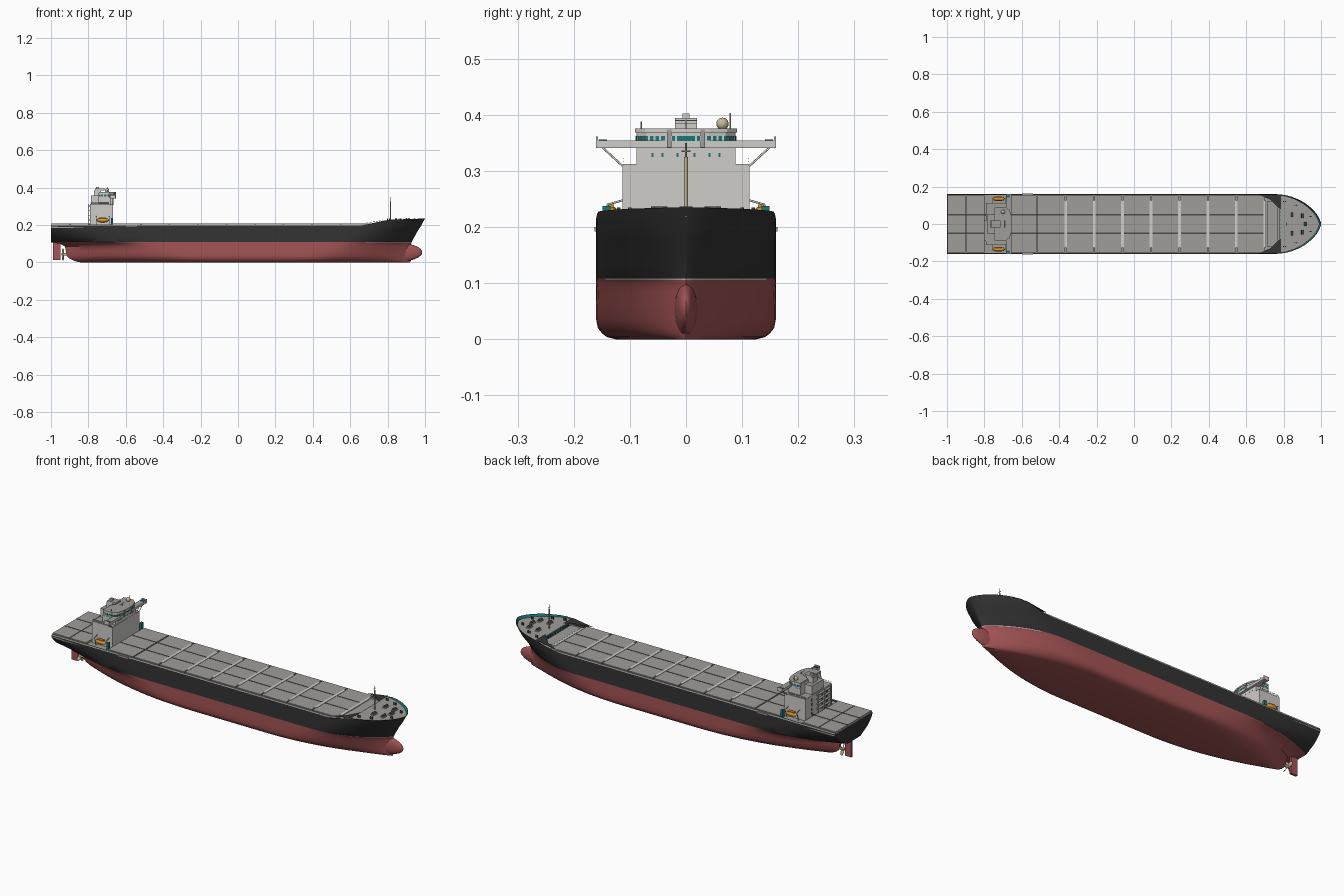
import bpy, bmesh, math
from mathutils import Vector, Matrix

cube = bpy.data.objects.get("Cube")
if cube:
    bpy.data.objects.remove(cube, do_unlink=True)


def material(name, r, g, b):
    m = bpy.data.materials.new(name)
    m.use_nodes = True
    m.diffuse_color = (r, g, b, 1)
    m.node_tree.nodes["Principled BSDF"].inputs["Base Color"].default_value = (r, g, b, 1)
    return m


RED = material("antifouling_red", .37, .088, .09)
BLACK = material("hull_black", .032, .033, .032)
DECK = material("deck_grey", .35, .34, .32)
HOUSE = material("house_grey", .62, .61, .59)
DARK = material("seam_dark_grey", .07, .07, .065)
ORANGE = material("lifeboat_orange", .75, .31, .02)
TEAL = material("window_teal", .01, .19, .19)
BEIGE = material("mast_beige", .56, .48, .3)
WALLS = (HOUSE, DECK)  # light walls with deck-coloured tops


def finish(name, bm, mats, smooth=False):
    bmesh.ops.recalc_face_normals(bm, faces=bm.faces)
    me = bpy.data.meshes.new(name)
    bm.to_mesh(me)
    bm.free()
    for m in mats:
        me.materials.append(m)
    ob = bpy.data.objects.new(name, me)
    bpy.context.collection.objects.link(ob)
    if smooth:
        bpy.ops.object.select_all(action='DESELECT')
        ob.select_set(True)
        bpy.context.view_layer.objects.active = ob
        bpy.ops.object.shade_smooth_by_angle(angle=math.radians(40))
    return ob


def finish_block(name, bm, mats):
    """Upward faces take the last of the materials."""
    bmesh.ops.recalc_face_normals(bm, faces=bm.faces)
    for f in bm.faces:
        f.material_index = len(mats) - 1 if f.normal.z > .9 else 0
    return finish(name, bm, mats)


def boxes(name, spans, *mats):
    """Boxes given as (x0, x1, y0, y1, z0, z1), joined in one object."""
    bm = bmesh.new()
    for x0, x1, y0, y1, z0, z1 in spans:
        m = Matrix.Translation(((x0 + x1) / 2, (y0 + y1) / 2, (z0 + z1) / 2))
        bmesh.ops.create_cube(bm, size=1, matrix=m @ Matrix.Diagonal((x1 - x0, y1 - y0, z1 - z0, 1)))
    return finish_block(name, bm, mats)


def rods(name, ends, r, mat, sides=10):
    bm = bmesh.new()
    for a, b in ends:
        a, b = Vector(a), Vector(b)
        rot = (b - a).to_track_quat('Z', 'Y').to_matrix().to_4x4()
        bmesh.ops.create_cone(bm, cap_ends=True, segments=sides, radius1=r, radius2=r,
                              depth=(b - a).length, matrix=Matrix.Translation((a + b) / 2) @ rot)
    return finish(name, bm, [mat], True)


def ellipsoid(name, centre, radii, mat, n=24):
    bm = bmesh.new()
    bmesh.ops.create_uvsphere(bm, u_segments=n, v_segments=n // 2, radius=1,
                              matrix=Matrix.Translation(centre) @ Matrix.Diagonal((*radii, 1)))
    return finish(name, bm, [mat], True)


def prism(name, half, z0, z1, *mats, grow=0):
    """Upright prism from the +y half of an outline, mirrored in y."""
    pts = [(x + grow, y + grow) for x, y in half]
    pts += [(x, -y) for x, y in reversed(pts)]
    bm = bmesh.new()
    base = bm.faces.new([bm.verts.new((x, y, z0)) for x, y in pts])
    new = bmesh.ops.extrude_face_region(bm, geom=[base])["geom"]
    bmesh.ops.translate(bm, vec=(0, 0, z1 - z0), verts=[v for v in new if isinstance(v, bmesh.types.BMVert)])
    return finish_block(name, bm, mats)


# Hull rows: height, stern x, stem x, half beam, bow length, bow power, stern length, stern fullness
ROWS = [(0, -.84, .92, .125, .66, 1, .72, .03), (.004, -.86, .922, .141, .64, 1, .70, .03),
        (.01, -.88, .925, .149, .61, 1, .67, .03), (.02, -.90, .925, .157, .57, 1, .63, .03),
        (.035, -.915, .925, .16, .52, 1, .59, .04), (.06, -.92, .925, .16, .47, .97, .55, .04),
        (.085, -.925, .925, .16, .42, .93, .51, .06), (.1, -.95, .925, .16, .39, .9, .48, .15),
        (.1055, -.985, .928, .16, .38, .88, .46, .3), (.108, -1, .928, .16, .37, .86, .45, .35),
        (.14, -1, .945, .16, .33, .8, .40, .72), (.17, -1, .962, .16, .29, .73, .30, .92),
        (.193, -1, .977, .16, .26, .67, .2, 1), (None, -1, 1, .16, .25, .64, .2, 1)]
WATERLINE = 9
STATIONS = [.5 - .5 * math.cos(math.pi * i / 56) for i in range(57)]


def sheer(x):
    t = min(max((x - .66) / .14, 0), 1)
    return .197 + .031 * t + .007 * max(x - .8, 0) / .2


def hull_point(row, u):
    z, xs, xe, beam, lf, power, la, full = row
    x = xs + (xe - xs) * u
    t, s = min((xe - x) / lf, 1), min((x - xs) / la, 1)
    bow = max(1 - (1 - t) ** 2, 0) ** power
    aft = full + (1 - full) * (1 - (1 - s) ** 2)
    return Vector((x, beam * bow * aft, sheer(x) if z is None else z))


bm = bmesh.new()
port, star = sides = [[[bm.verts.new(hull_point(r, u) * Vector((1, s, 1))) for u in STATIONS]
                       for r in ROWS] for s in (1, -1)]
for k in range(len(ROWS) - 1):
    for g in sides:
        for i in range(56):
            f = bm.faces.new((g[k][i], g[k][i + 1], g[k + 1][i + 1], g[k + 1][i]))
            painted_line = k == WATERLINE - 1 and STATIONS[i] > .86
            f.material_index = 2 if painted_line else int(k >= WATERLINE)
    f = bm.faces.new((port[k][0], port[k + 1][0], star[k + 1][0], star[k][0]))
    f.material_index = int(k >= WATERLINE)
for i in range(56):
    bm.faces.new((port[0][i], port[0][i + 1], star[0][i + 1], star[0][i]))
bmesh.ops.remove_doubles(bm, verts=bm.verts, dist=.0002)
finish("hull", bm, [RED, BLACK, HOUSE], True)
ellipsoid("bulbous_bow", (.845, 0, .054), (.14, .022, .052), RED, 32)


# Main deck and forecastle deck, fitted inside the flare
def inside_bow(f):
    """Points just inside the top strake, at fraction f of its height."""
    us = [.8925 + .1075 * (i / 16) ** .7 for i in range(17)]
    pts = [hull_point(ROWS[-2], u).lerp(hull_point(ROWS[-1], u), f) for u in us]
    return [(p.x - .002, max(p.y - .002, .0005), p.z) for p in pts]


FORE_Z = .222
boxes("main_deck", [(-.999, .7, -.159, .159, .185, .196), (.7, .785, -.148, .148, .185, .196)], DECK)
prism("forecastle_deck", [(x, y) for x, y, z in inside_bow(.7)], FORE_Z - .004, FORE_Z, DECK)
bm = bmesh.new()
for s in (1, -1):
    strip = [[bm.verts.new((x, s * y, z)) for x, y, z in inside_bow(f)] for f in (.7, .97)]
    for i in range(16):
        bm.faces.new((strip[0][i], strip[0][i + 1], strip[1][i + 1], strip[1][i]))
finish("bulwark_lining", bm, [TEAL])
boxes("forecastle_bulkhead", [(.782, .786, -.15, .15, .19, FORE_Z)], DECK)
boxes("forecastle_bulkhead_ribs", [(.777, .782, y - .004, y + .004, .196, FORE_Z)
                                   for y in [(i - 5) * .022 for i in range(11)]], TEAL)
bm = bmesh.new()
for s in (1, -1):
    bm.faces.new([bm.verts.new(p) for p in ((.66, s * .159, .208), (.786, s * .157, .2275),
                                            (.786, s * .075, .2275), (.73, s * .13, .217))])
finish("bow_side_ramps", bm, [BLACK])

# Hatch covers in three rows, with seams and light cross strips
cuts = [-.67 + .1522 * i for i in range(10)]
bays = [(-.998, -.9), (-.896, -.8)] + [(a + .003, b - .003) for a, b in zip(cuts, cuts[1:])]
lanes = [(-.152, -.052), (-.048, .048), (.052, .152)]
boxes("hatch_covers", [(a, b, c, d, .196, .207) for a, b in bays for c, d in lanes]
      + [(.71, .77, -.12, .12, .196, .207)], DECK)
boxes("hatch_seams", [(-.998, .698, y - .004, y + .004, .196, .2078) for y in (-.05, .05)]
      + [(-.998, .66, y - .001, y + .001, .196, .203) for y in (-.155, .155)], DARK)
boxes("cross_strips", [(x - .007, x + .007, -.125, .125, .2, .209) for x in cuts[2:]], HOUSE)
boxes("side_coamings", [(-.998, .66, s * .157 - .0015, s * .157 + .0015, .195, .203) for s in (1, -1)], *WALLS)
boxes("gangway_platforms", [(-.6, -.54, s * .161 - .002, s * .161 + .002, .192, .2) for s in (1, -1)], DECK)

# Accommodation block and bridge
boxes("accommodation_block", [(-.79, -.667, -.113, .113, .196, .312), (-.745, -.668, -.088, .088, .31, .346)], *WALLS)
bridge = [(-.745, .086), (-.69, .088), (-.668, .07), (-.658, .04), (-.655, .012)]
prism("bridge", bridge, .342, .372, HOUSE)
prism("bridge_windows", bridge, .353, .362, TEAL, grow=.0012)
prism("bridge_roof", bridge, .369, .376, *WALLS, grow=.003)
mullions = [((1 - f) * a[0] + f * b[0], (1 - f) * a[1] + f * b[1])
            for a, b in zip(bridge, bridge[1:]) for f in (.15, .48, .8)]
boxes("bridge_mullions", [(x - .002, x + .002, s * y - .002, s * y + .002, .353, .362)
                          for x, y in mullions for s in (1, -1)], HOUSE)
boxes("bridge_front_lockers", [(-.66, -.652, s * .03 - .004, s * .03 + .004, .342, .374) for s in (1, -1)], DECK)
boxes("bridge_wings", [(-.685, -.655, -.16, .16, .341, .354)], *WALLS)
boxes("wing_end_screens", [(-.685, -.655, s * .1585 - .0015, s * .1585 + .0015, .354, .361) for s in (1, -1)], *WALLS)
boxes("wing_consoles", [(-.682, -.662, s * .148 - .007, s * .148 + .007, .354, .3565) for s in (1, -1)], TEAL)
rods("wing_braces", [((x, s * .15, .343), (x, s * .112, .308)) for s in (1, -1) for x in (-.68, -.668)], .0018, HOUSE)
boxes("front_windows", [(-.67, -.667, y - .0018, y + .0018, .325, .332)
                        for y in (-.06, -.042, -.015, .015, .042, .06)], TEAL)

# Funnel, aft casing and its galleries
boxes("funnel_casing", [(-.785, -.738, -.05, .05, .31, .358), (-.77, -.733, -.02, .02, .35, .385),
                        (-.765, -.715, -.02, .02, .385, .394), (-.76, -.742, -.006, .006, .394, .402)], *WALLS)
boxes("aft_galleries", [(-.803, -.789, -.09, .02, z, z + .004) for z in (.225, .25, .275, .3)], *WALLS)
boxes("gallery_doors", [(-.7915, -.789, y - .006, y + .006, z, z + .014)
                        for z in (.208, .231, .256, .281) for y in (-.07, -.03, .06)], DARK)
rods("gallery_posts", [((-.801, y, .2), (-.801, y, .312)) for y in (-.088, -.035, .018)], .0015, HOUSE)
rods("side_railings", [((-.788, s * .111, z), (-.69, s * .111, z)) for s in (1, -1) for z in (.317, .322)], .0008, HOUSE)
ellipsoid("radar_dome", (-.7, .065, .384), (.011, .011, .011), BEIGE)
rods("radar_mast", [((-.69, 0, .375), (-.69, 0, .392)), ((-.69, -.02, .39), (-.69, .02, .39)),
                    ((-.7, .079, .375), (-.7, .079, .403)), ((-.7, -.08, .375), (-.7, -.08, .388))], .0012, HOUSE)

# Lifeboats in their davits
for s, side in ((1, "left"), (-1, "right")):
    ellipsoid("lifeboat_" + side, (-.723, s * .135, .226), (.032, .013, .012), ORANGE)
    boxes("lifeboat_cabin_" + side, [(-.742, -.705, s * .135 - .007, s * .135 + .007, .23, .24)], ORANGE)
    rods("davits_" + side, [((x, s * .112, .248), (x, s * .14, .24)) for x in (-.758, -.688)]
         + [((x, s * .125, .196), (x, s * .14, .24)) for x in (-.758, -.688)], .0018, HOUSE)
    boxes("davit_lockers_" + side, [(-.68, -.668, s * .142 - .007, s * .142 + .007, .196, .238)], TEAL)

# Foremast and mooring gear
rods("foremast", [((.815, 0, FORE_Z), (.815, 0, .325))], .0035, BEIGE)
rods("foremast_top", [((.815, 0, .32), (.815, 0, .35)), ((.815, -.008, .335), (.815, .008, .335))], .0014, BEIGE)
winches = [(.845, .05), (.845, -.05), (.915, 0), (.9, .045), (.9, -.045)]
rods("windlass_drums", [((x, y - .012, .231), (x, y + .012, .231)) for x, y in winches], .006, DARK, 12)
boxes("windlass_beds", [(x - .009, x + .009, y - .016, y + .016, FORE_Z, .227) for x, y in winches], *WALLS)
rods("bollards", [((x, s * y, FORE_Z), (x, s * y, .235)) for s in (1, -1)
                  for x, y in ((.8, .12), (.81, .12), (.86, .1), (.87, .1), (.94, .04), (.947, .04))], .003, DARK)

# Rudder and propeller
boxes("rudder", [(-.988, -.95, -.006, .006, .012, .112)], RED)
rods("propeller_hub", [((-.945, 0, .043), (-.9, 0, .043))], .007, BEIGE, 16)
bm = bmesh.new()
for i in range(4):
    turn = (Matrix.Translation((-.935, 0, .043)) @ Matrix.Rotation(i * math.pi / 2 + .4, 4, 'X')
            @ Matrix.Translation((0, 0, .019)) @ Matrix.Rotation(.7, 4, 'Z'))
    bmesh.ops.create_uvsphere(bm, u_segments=12, v_segments=8, radius=1,
                              matrix=turn @ Matrix.Diagonal((.0015, .009, .016, 1)))
finish("propeller_blades", bm, [BEIGE], True)
rods("bow_thruster_opening", [((.815, -.04, .022), (.815, .04, .022))], .008, HOUSE, 16)
